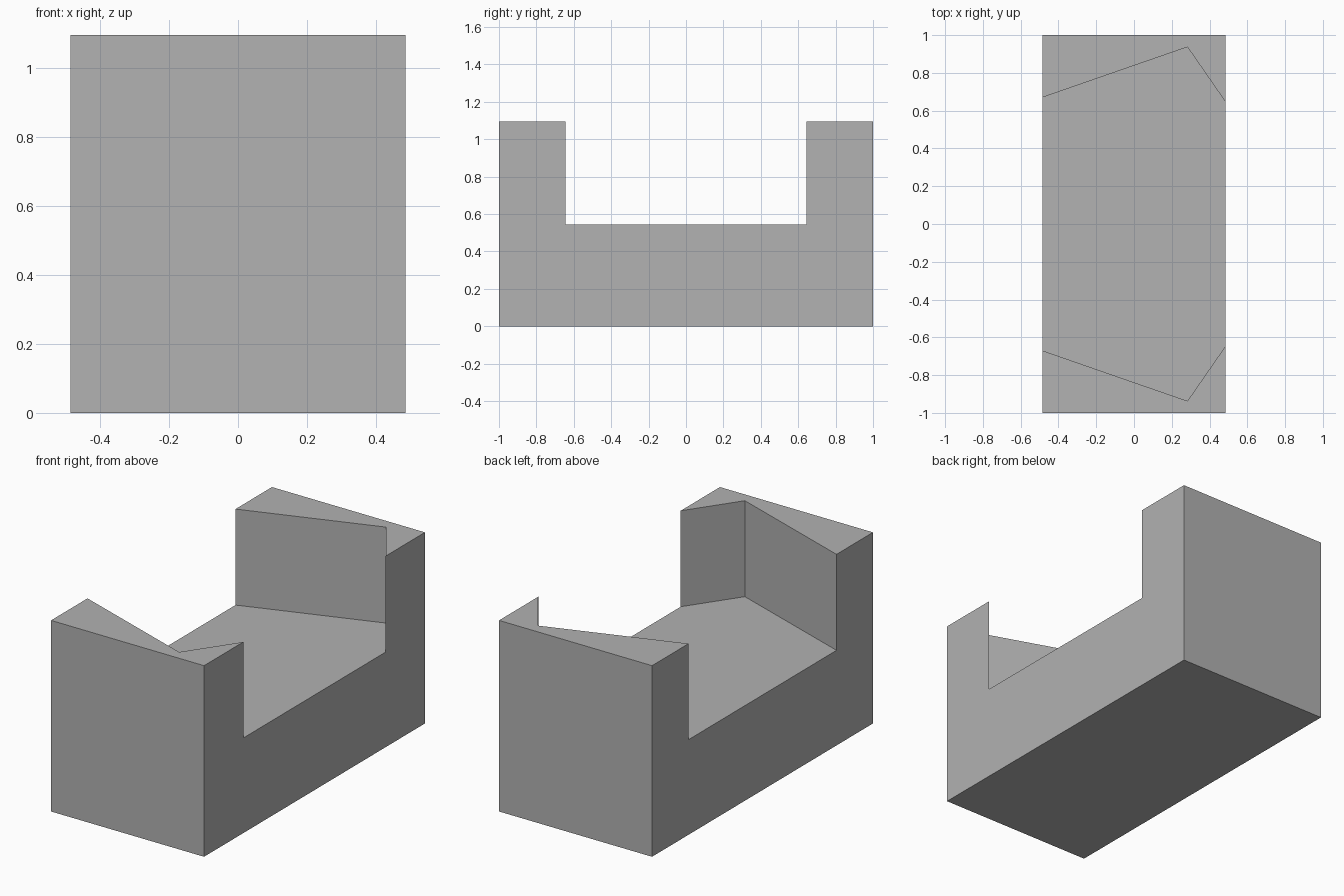
import bpy
import bmesh

cube = bpy.data.objects.get("Cube")
if cube:
    bpy.data.objects.remove(cube, do_unlink=True)

HALF_X, HALF_Y = 0.485, 1.0
FLOOR_Z, TOP_Z = 0.545, 1.095
# Notched inner outline of an end wall, from -x to +x
NOTCH = [(-HALF_X, 0.67), (0.283, 0.937), (HALF_X, 0.645)]

grey = bpy.data.materials.new("plain_grey")
grey.use_nodes = True
colour = (0.445, 0.445, 0.445, 1.0)
grey.diffuse_color = colour
grey.node_tree.nodes["Principled BSDF"].inputs["Base Color"].default_value = colour

bm = bmesh.new()


def raise_faces(faces, height):
    """Extrude faces upwards and return the new top faces."""
    geom = bmesh.ops.extrude_face_region(bm, geom=faces)["geom"]
    verts = [g for g in geom if isinstance(g, bmesh.types.BMVert)]
    bmesh.ops.translate(bm, verts=verts, vec=(0, 0, height))
    return [g for g in geom if isinstance(g, bmesh.types.BMFace)]


# Plan: an end wall at each side of a shared floor outline
plan, inner = [], {}
for s in (-1, 1):
    inner[s] = [bm.verts.new((x, s * y, 0)) for x, y in NOTCH]
    outer = [bm.verts.new((x, s * HALF_Y, 0)) for x in (HALF_X, -HALF_X)]
    plan.append(bm.faces.new(inner[s] + outer))
plan.append(bm.faces.new(inner[-1] + inner[1][::-1]))
bmesh.ops.recalc_face_normals(bm, faces=plan)

# Solid base, then the two end walls rising from it
tops = raise_faces(plan, FLOOR_Z)
walls = [f for f in tops if abs(f.calc_center_median().y) > 0.5]
raise_faces(walls, TOP_Z - FLOOR_Z)

# Merge flat neighbouring faces into clean sides
bmesh.ops.dissolve_limit(bm, angle_limit=0.01, verts=bm.verts[:], edges=bm.edges[:])
bmesh.ops.recalc_face_normals(bm, faces=bm.faces[:])

mesh = bpy.data.meshes.new("notched_cradle_block")
bm.to_mesh(mesh)
bm.free()
mesh.materials.append(grey)
block = bpy.data.objects.new("notched_cradle_block", mesh)
bpy.context.collection.objects.link(block)
